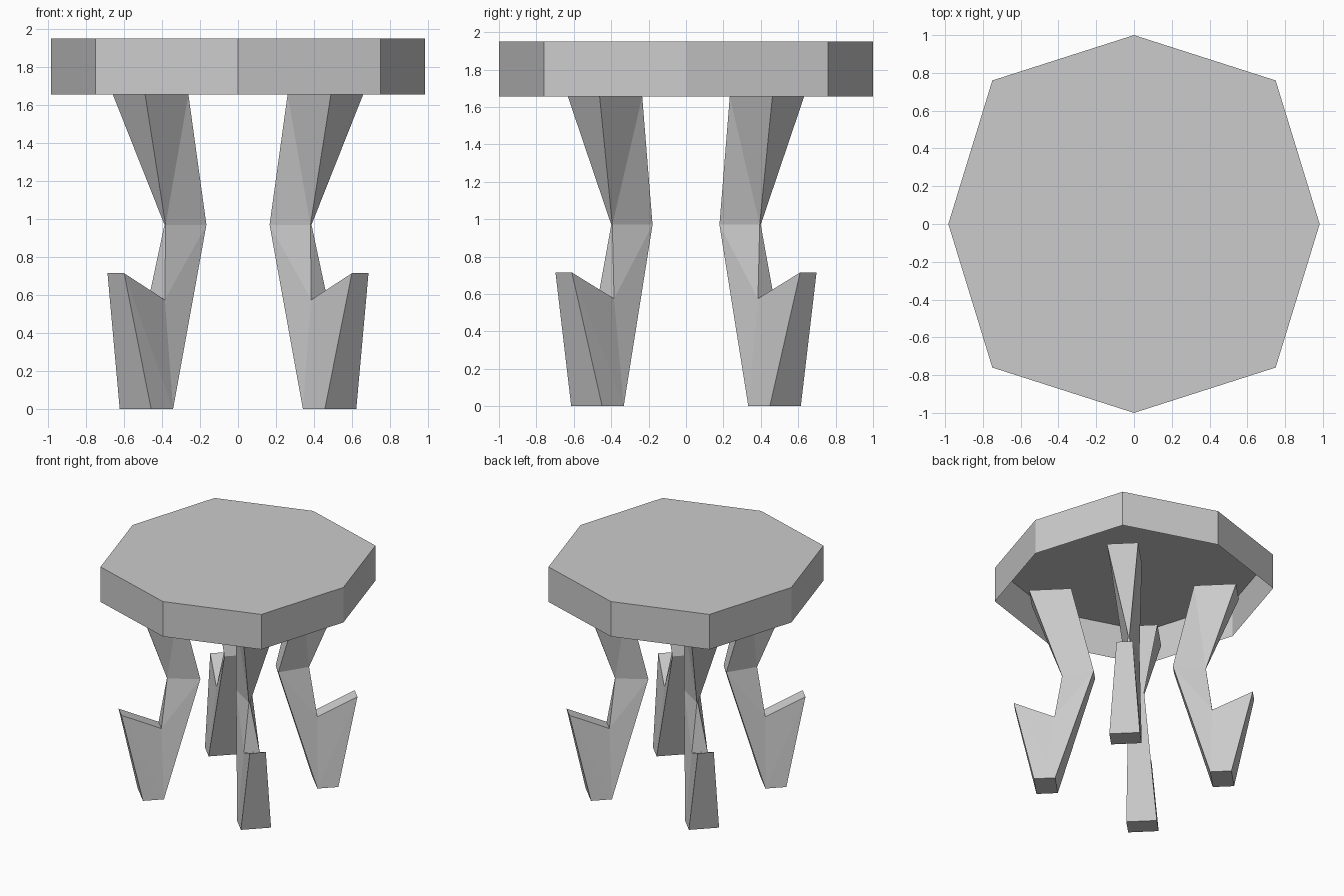
import bpy, bmesh
from math import sqrt

if "Cube" in bpy.data.objects:
    bpy.data.objects.remove(bpy.data.objects["Cube"])


def make_object(name, bm):
    bmesh.ops.recalc_face_normals(bm, faces=bm.faces[:])
    me = bpy.data.meshes.new(name)
    bm.to_mesh(me)
    bm.free()
    ob = bpy.data.objects.new(name, me)
    bpy.context.collection.objects.link(ob)
    return ob


# Table top: eight-sided slab, open underneath
TOP_Z, RIM_Z = 1.95, 1.655
ring = [(0, -1), (.75, -.76), (.983, 0), (.75, .76),
        (0, 1), (-.75, .76), (-.983, 0), (-.75, -.76)]
bm = bmesh.new()
upper = [bm.verts.new((x, y, TOP_Z)) for x, y in ring]
lower = [bm.verts.new((x, y, RIM_Z)) for x, y in ring]
bm.faces.new(upper)
for i in range(8):
    j = (i + 1) % 8
    bm.faces.new((lower[i], lower[j], upper[j], upper[i]))
make_object("table_top", bm)

# Leg outline on the diagonal: radius, height, half thickness, sideways shift
outline = [
    (.594, 0, .117, .006),       # 0 foot inner
    (.757, 0, .117, .006),       # 1 foot outer
    (.917, .715, .062, -.008),   # 2 toe tip
    (.605, .575, .061, 0),       # 3 notch
    (.552, .97, .004, -.009),    # 4 knee outer
    (.792, RIM_Z, .120, .019),   # 5 top outer
    (.470, RIM_Z, .120, .019),   # 6 top inner
    (.304, .97, .060, -.009),    # 7 knee inner
]
side_faces = [(0, 1, 2), (0, 2, 3), (0, 3, 7), (3, 4, 7), (4, 6, 7), (4, 5, 6)]


def leg_point(r, z, side):
    return ((r + side) / sqrt(2), (r - side) / sqrt(2), z)


bm = bmesh.new()
left = [bm.verts.new(leg_point(r, z, d - t)) for r, z, t, d in outline]
right = [bm.verts.new(leg_point(r, z, d + t)) for r, z, t, d in outline]
for f in side_faces:
    bm.faces.new([left[i] for i in f])
    bm.faces.new([right[i] for i in reversed(f)])
for i in range(8):
    j = (i + 1) % 8
    bm.faces.new((left[i], left[j], right[j], right[i]))
legs = make_object("legs", bm)

# Repeat the leg on all four corners
mirror = legs.modifiers.new("four_corners", 'MIRROR')
mirror.use_axis = (True, True, False)
mirror.use_mirror_merge = False
